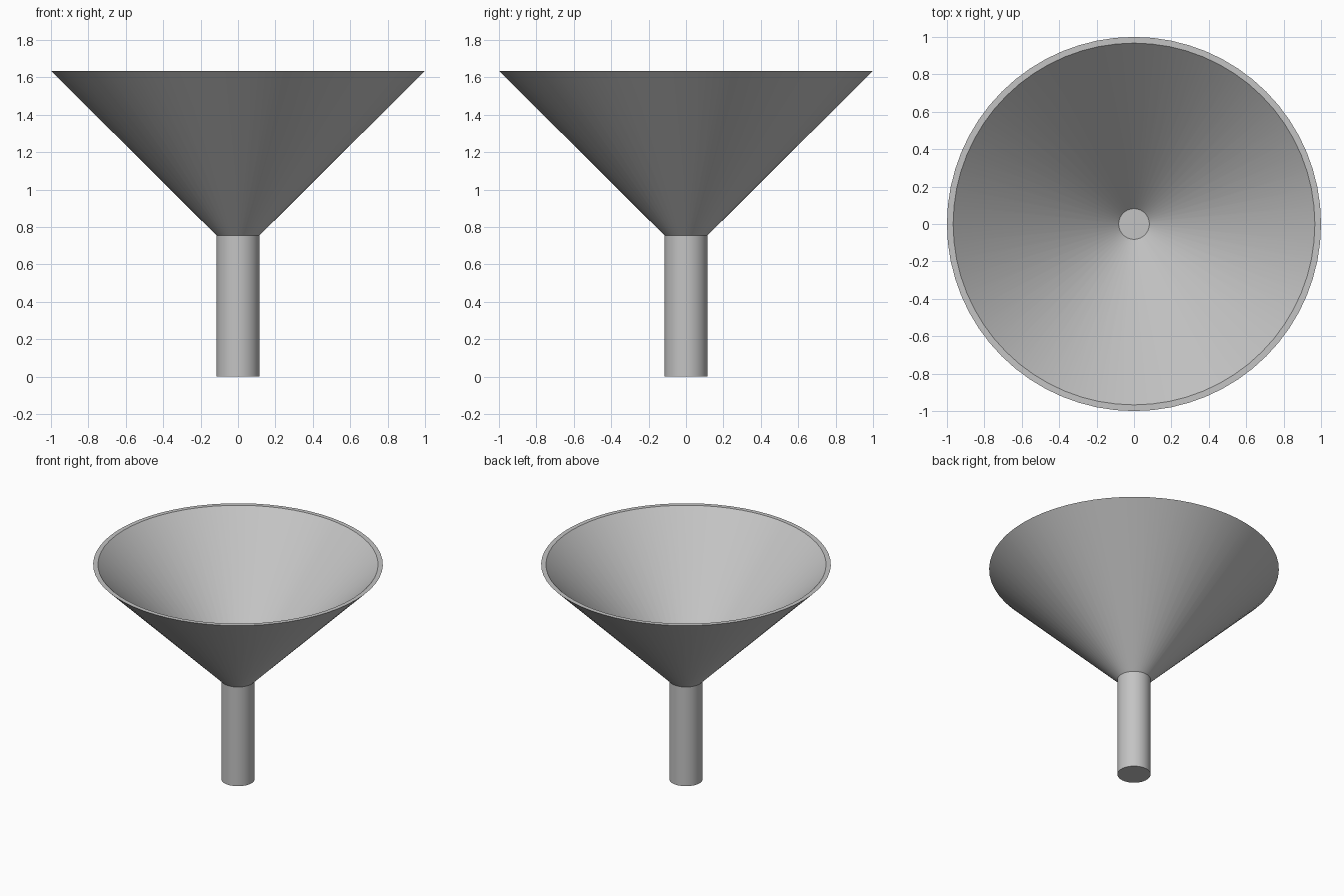
import bpy
import bmesh
import math

SEGMENTS = 64
RIM_R, STEM_R, WALL = 1.0, 0.115, 0.033
NECK_Z, TOP_Z = 0.755, 1.635

cube = bpy.data.objects.get("Cube")
if cube:
    bpy.data.objects.remove(cube, do_unlink=True)

metal = bpy.data.materials.new("grey metal")
metal.use_nodes = True
colour = (0.55, 0.55, 0.55, 1)
metal.diffuse_color = colour
metal.node_tree.nodes["Principled BSDF"].inputs["Base Color"].default_value = colour


def lathe(name, profile):
    """Turn an (r, z) profile around the z axis; ends on the axis close up."""
    bm = bmesh.new()
    verts = [bm.verts.new((r, 0, z)) for r, z in profile]
    edges = [bm.edges.new(pair) for pair in zip(verts, verts[1:])]
    bmesh.ops.spin(bm, geom=verts + edges, cent=(0, 0, 0), axis=(0, 0, 1),
                   angle=math.tau, steps=SEGMENTS, use_duplicate=False)
    bmesh.ops.remove_doubles(bm, verts=bm.verts, dist=0.0001)
    bmesh.ops.recalc_face_normals(bm, faces=bm.faces)
    mesh = bpy.data.meshes.new(name)
    bm.to_mesh(mesh)
    bm.free()
    mesh.materials.append(metal)
    obj = bpy.data.objects.new(name, mesh)
    bpy.context.collection.objects.link(obj)
    bpy.ops.object.select_all(action="DESELECT")
    obj.select_set(True)
    bpy.context.view_layer.objects.active = obj
    bpy.ops.object.shade_smooth_by_angle(angle=math.radians(30))
    return obj


# Thin-walled conical bowl with a flat rim, open at the neck
lathe("funnel_bowl", [
    (STEM_R, NECK_Z), (RIM_R, TOP_Z),
    (RIM_R - WALL, TOP_Z), (STEM_R - WALL, NECK_Z),
])

# Closed round stem below the neck
lathe("funnel_stem", [(0, 0), (STEM_R, 0), (STEM_R, NECK_Z), (0, NECK_Z)])
